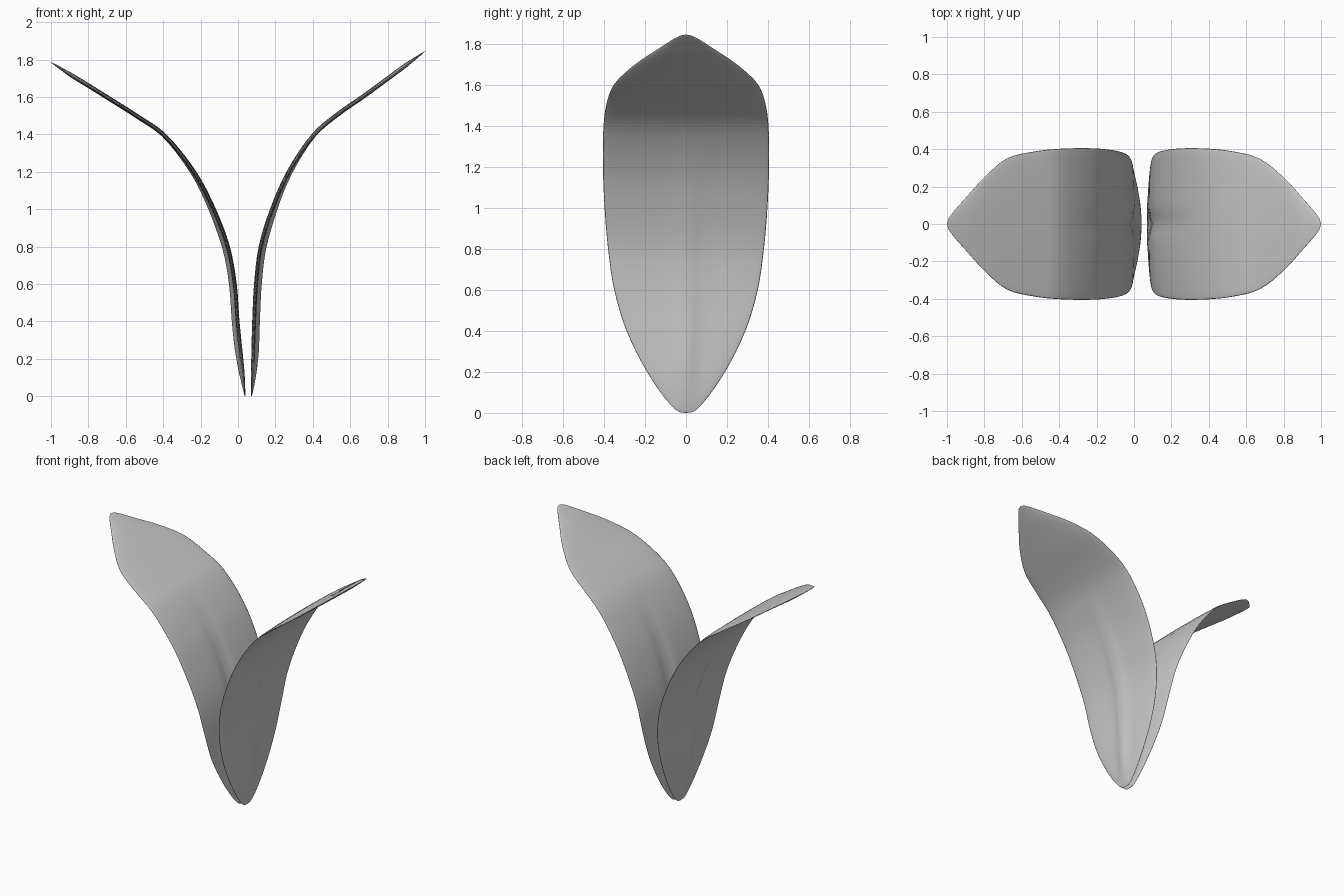
import bpy, bmesh, math
from mathutils import Vector

if "Cube" in bpy.data.objects:
    bpy.data.objects.remove(bpy.data.objects["Cube"])

# Half width of a leaf at each station, from base to tip
WIDTH = [0, .035, .085, .19, .29, .35, .38, .397, .405, .402, .388, .35, .25, .14, .06, .028, 0]
# Centre line (x, z) of each leaf at the same stations
RIGHT = [(.071, 0), (.072, .006), (.075, .05), (.081, .2), (.087, .4), (.097, .6), (.122, .8),
         (.183, 1.0), (.272, 1.2), (.408, 1.4), (.53, 1.505), (.67, 1.603), (.8, 1.698),
         (.9, 1.772), (.97, 1.823), (.992, 1.839), (.999, 1.845)]
LEFT = [(.039, 0), (.038, .006), (.034, .05), (.018, .2), (-.003, .4), (-.018, .6), (-.055, .8),
        (-.130, 1.0), (-.236, 1.2), (-.40, 1.4), (-.53, 1.491), (-.68, 1.586), (-.8, 1.661),
        (-.9, 1.722), (-.97, 1.767), (-.992, 1.781), (-.999, 1.786)]
STEPS, HALF, THICK = 4, 24, 0.012


def spline(pts):
    """Smooth curve through the points, spaced by their distance apart."""
    out = []
    ext = [2 * pts[0] - pts[1]] + pts + [2 * pts[-1] - pts[-2]]
    for i in range(1, len(ext) - 2):
        p0, p1, p2, p3 = ext[i - 1:i + 3]
        d0, d1, d2 = [math.sqrt((b - a).length) for a, b in ((p0, p1), (p1, p2), (p2, p3))]
        m1 = (p1 - p0) / d0 - (p2 - p0) / (d0 + d1) + (p2 - p1) / d1
        m2 = (p2 - p1) / d1 - (p3 - p1) / (d1 + d2) + (p3 - p2) / d2
        for k in range(STEPS):
            t = k / STEPS
            out.append((2*t**3 - 3*t**2 + 1) * p1 + (t**3 - 2*t**2 + t) * d1 * m1
                       + (3*t**2 - 2*t**3) * p2 + (t**3 - t**2) * d1 * m2)
    return out + [pts[-1]]


def leaf(name, path, side):
    rows = spline([Vector((x, w, z)) for (x, z), w in zip(path, WIDTH)])
    bm = bmesh.new()
    rings = []
    for i in range(1, len(rows) - 1):
        x, w, z = rows[i]
        tan = rows[i + 1] - rows[i - 1]
        out = Vector((tan.z, 0, -tan.x)).normalized() * side   # outward side of the leaf
        # midrib fades in above the base and out below the bend
        fade = min(1, max(0, z / .25)) * min(1, max(0, (1.4 - z) / .5))
        ring = []
        for k in range(2 * HALF):
            a = math.pi * k / HALF
            y = w * math.cos(a)
            th = THICK * math.sin(a) * min(1, w / .15)
            rib = .018 * fade * math.exp(-(y / .045) ** 2)
            ring.append(bm.verts.new(Vector((x, y, z)) + out * (th + rib)))
        rings.append(ring)
    n = 2 * HALF
    for r, s in zip(rings, rings[1:]):
        for k in range(n):
            bm.faces.new((r[k], r[(k + 1) % n], s[(k + 1) % n], s[k]))
    # close base and tip
    for ring, end in ((rings[0], rows[0]), (rings[-1], rows[-1])):
        v = bm.verts.new((end.x, 0, end.z))
        for k in range(n):
            bm.faces.new((ring[k], ring[(k + 1) % n], v))
    bmesh.ops.recalc_face_normals(bm, faces=bm.faces)
    for f in bm.faces:
        f.smooth = True
    me = bpy.data.meshes.new(name)
    bm.to_mesh(me)
    bm.free()
    bpy.context.collection.objects.link(bpy.data.objects.new(name, me))


leaf("right_leaf", RIGHT, 1)
leaf("left_leaf", LEFT, -1)
